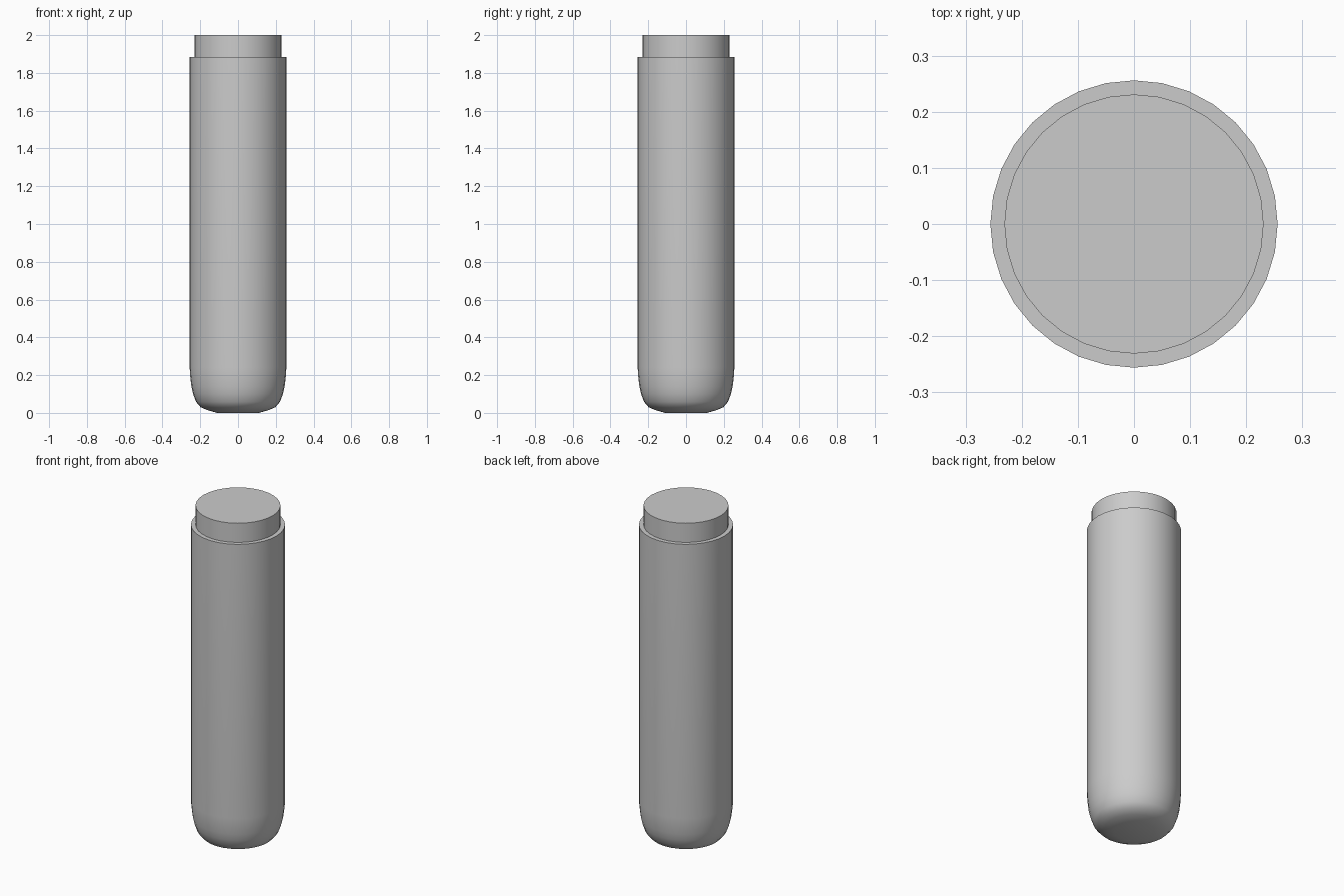
import bpy, bmesh, math

if "Cube" in bpy.data.objects:
    bpy.data.objects.remove(bpy.data.objects["Cube"])

SIDES = 32


def lathe(name, profile, cap_bottom=True, cap_top=True):
    """Revolve (radius, height) pairs around z."""
    bm = bmesh.new()
    rings = []
    for r, z in profile:
        rings.append([bm.verts.new((r * math.cos(2 * math.pi * i / SIDES),
                                    r * math.sin(2 * math.pi * i / SIDES), z))
                      for i in range(SIDES)])
    for a, b in zip(rings, rings[1:]):
        for i in range(SIDES):
            j = (i + 1) % SIDES
            bm.faces.new((a[i], a[j], b[j], b[i]))
    if cap_bottom:
        bm.faces.new(rings[0][::-1])
    if cap_top:
        bm.faces.new(rings[-1])
    mesh = bpy.data.meshes.new(name)
    bm.to_mesh(mesh)
    bm.free()
    ob = bpy.data.objects.new(name, mesh)
    bpy.context.collection.objects.link(ob)
    bpy.ops.object.select_all(action='DESELECT')
    ob.select_set(True)
    bpy.context.view_layer.objects.active = ob
    bpy.ops.object.shade_smooth_by_angle(angle=math.radians(40))
    return ob


# One closed body: rounded base, straight wall, flat shoulder, narrower neck
lathe("cylinder_body", [
    (0.11, 0.0), (0.16, 0.014), (0.198, 0.03), (0.222, 0.058),
    (0.238, 0.10), (0.247, 0.14), (0.254, 0.20), (0.256, 0.24),
    (0.256, 1.885), (0.231, 1.885), (0.231, 2.0),
])
